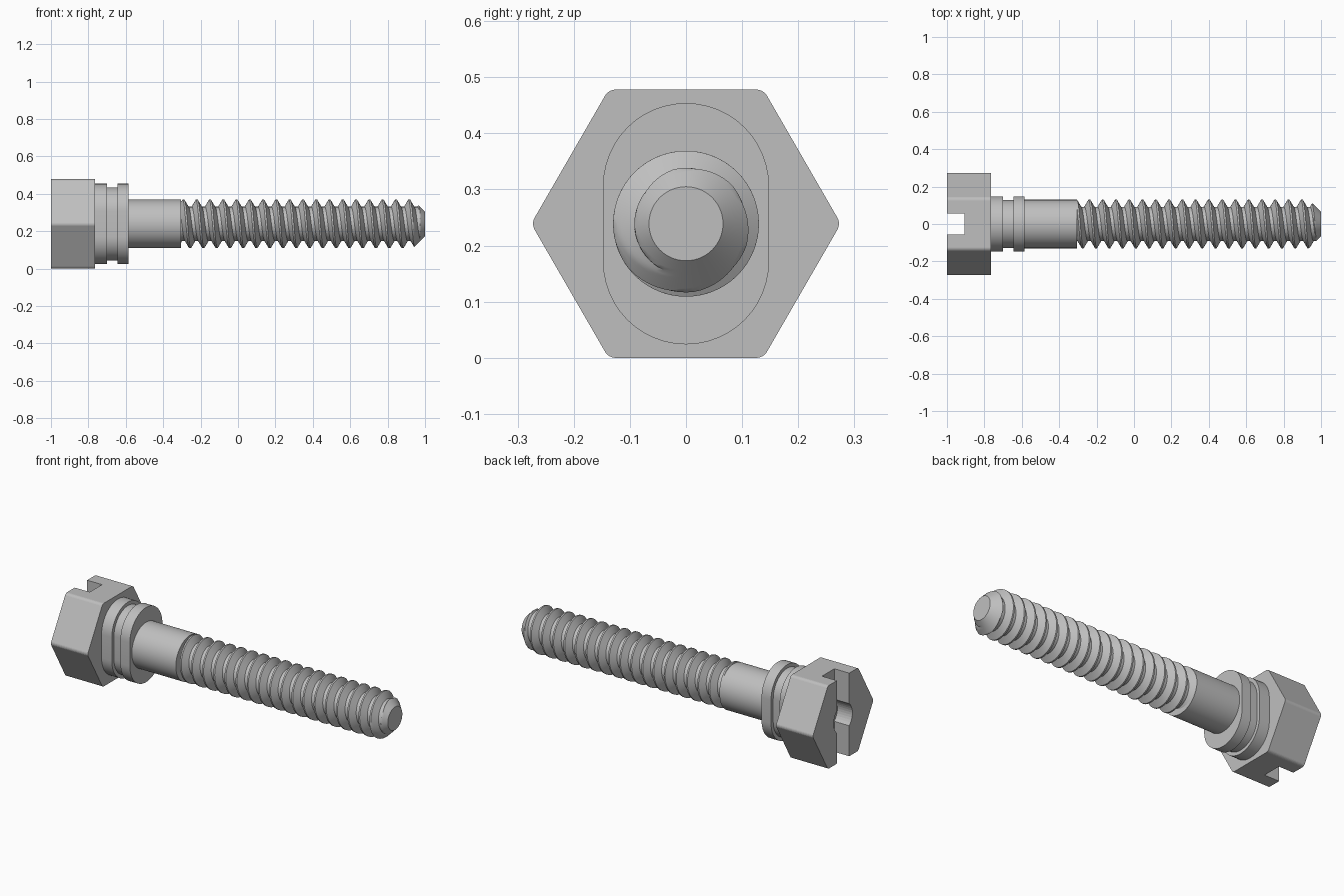
import bpy
import bmesh
from math import cos, sin, pi, tau, radians, ceil

cube = bpy.data.objects.get("Cube")
if cube:
    bpy.data.objects.remove(cube, do_unlink=True)

AXIS_Z = 0.239          # height of the long axis

steel = bpy.data.materials.new("steel_grey")
steel.use_nodes = True
GREY = (0.52, 0.52, 0.52, 1)
steel.diffuse_color = GREY
steel.node_tree.nodes["Principled BSDF"].inputs["Base Color"].default_value = GREY


def finish(name, bm, smooth=True):
    bmesh.ops.recalc_face_normals(bm, faces=bm.faces[:])
    mesh = bpy.data.meshes.new(name)
    bm.to_mesh(mesh)
    bm.free()
    mesh.materials.append(steel)
    obj = bpy.data.objects.new(name, mesh)
    bpy.context.collection.objects.link(obj)
    obj.location.z = AXIS_Z
    bpy.ops.object.select_all(action='DESELECT')
    obj.select_set(True)
    bpy.context.view_layer.objects.active = obj
    if smooth:
        bpy.ops.object.shade_smooth_by_angle(angle=radians(30))
    return obj


def prism(name, outline, x0, x1, smooth=True, corner=0):
    """Extrude a (y, z) outline along x, optionally rounding its long edges."""
    bm = bmesh.new()
    rings = [[bm.verts.new((x, y, z)) for y, z in outline] for x in (x0, x1)]
    n = len(outline)
    for ring in rings:
        bm.faces.new(ring)
    for i in range(n):
        j = (i + 1) % n
        bm.faces.new((rings[0][i], rings[0][j], rings[1][j], rings[1][i]))
    if corner:
        edges = [e for e in bm.edges if abs(e.verts[0].co.x - e.verts[1].co.x) > 0.01]
        bmesh.ops.bevel(bm, geom=edges, offset=corner, segments=4,
                        profile=0.5, affect='EDGES')
    return finish(name, bm, smooth)


def circle(radius, n=64):
    return [(radius * cos(tau * i / n), radius * sin(tau * i / n)) for i in range(n)]


def stadium(radius, half_straight, n=24):
    points = []
    for side in (0, 1):
        for i in range(n + 1):
            a = pi * (side + i / n)
            points.append((radius * cos(a),
                           radius * sin(a) + half_straight * (1 - 2 * side)))
    return points


def cut(obj, cutter):
    cutter.hide_render = True
    mod = obj.modifiers.new("cut", 'BOOLEAN')
    mod.operation = 'DIFFERENCE'
    mod.solver = 'EXACT'
    mod.object = cutter
    bpy.context.view_layer.objects.active = obj
    bpy.ops.object.modifier_apply(modifier=mod.name)
    bpy.data.objects.remove(cutter, do_unlink=True)


# Hexagonal head with a screwdriver slot and a round centre recess
head = prism("hex_head", circle(0.276, 6), -1, -0.765, smooth=False, corner=0.0115)
slot = [(-0.056, -0.4), (0.056, -0.4), (0.056, 0.4), (-0.056, 0.4)]
cut(head, prism("slot_cutter", slot, -1.1, -0.905, smooth=False))
cut(head, prism("recess_cutter", circle(0.085, 40), -1.1, -0.9045, smooth=False))

# Oblong collar: two flanges with a groove between
prism("inner_flange", stadium(0.148, 0.067), -0.765, -0.7)
prism("flange_groove", stadium(0.128, 0.067), -0.7, -0.645)
prism("outer_flange", stadium(0.148, 0.067), -0.645, -0.585)

# Plain shank
prism("shank", circle(0.13), -0.585, -0.305)

# Threaded rod: helical rows wrapped round the axis, tapering to a blunt tip
START, END, PITCH = -0.305, 1.0, 0.071
CREST, ROOT, TIP = 0.13, 0.092, 0.066
AROUND, ROWS = 56, 16


def thread_radius(x, turn):
    u = ((x - START) / PITCH - turn + 1 / ROWS + 0.5) % 1 - 0.5
    slope = min(1, max(0, (abs(u) * ROWS - 1) / 5))
    return min(CREST + (ROOT - CREST) * slope, TIP + (END - x))


bm = bmesh.new()
last = ceil((END - START) / PITCH) * ROWS
grid = []
for i in range(AROUND):
    turn = i / AROUND
    column = []
    for m in range(-ROWS, last + ROWS + 1):
        x = min(END, max(START, START + PITCH * (m / ROWS + turn)))
        r = thread_radius(x, turn)
        column.append(bm.verts.new((x, r * cos(tau * turn), r * sin(tau * turn))))
    grid.append(column)
for i in range(AROUND):
    wrap = i == AROUND - 1
    right = grid[0] if wrap else grid[i + 1]
    shift = ROWS if wrap else 0
    for m in range(last + ROWS):
        bm.faces.new((grid[i][m], grid[i][m + 1],
                      right[m + 1 + shift], right[m + shift]))
bmesh.ops.remove_doubles(bm, verts=bm.verts[:], dist=0.00005)
bmesh.ops.holes_fill(bm, edges=[e for e in bm.edges if e.is_boundary], sides=0)
finish("threaded_rod", bm)
